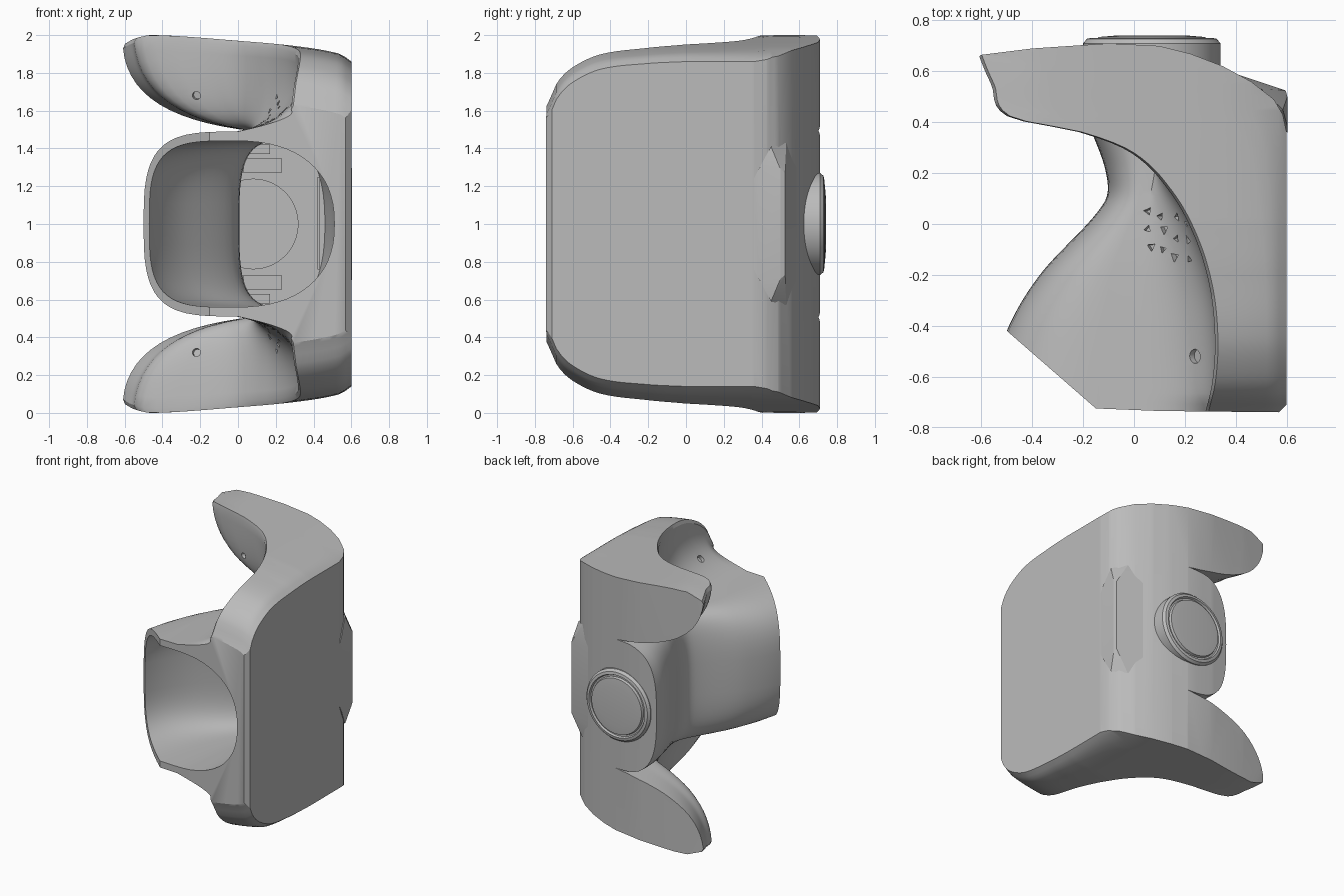
import bpy, bmesh, math, random
from mathutils import Vector, Matrix
from mathutils.bvhtree import BVHTree

if "Cube" in bpy.data.objects:
    bpy.data.objects.remove(bpy.data.objects["Cube"], do_unlink=True)

grey = bpy.data.materials.new("plain_grey")
grey.use_nodes = True
grey.diffuse_color = (0.5, 0.5, 0.5, 1)
grey.node_tree.nodes["Principled BSDF"].inputs["Base Color"].default_value = (0.5, 0.5, 0.5, 1)


def curve(table):
    """Smooth function through (position, value) pairs."""
    def slope(i):
        a, b = table[max(i - 1, 0)], table[min(i + 1, len(table) - 1)]
        return (b[1] - a[1]) / (b[0] - a[0])

    def value(p):
        p = min(max(p, table[0][0]), table[-1][0])
        i = 0
        while i < len(table) - 2 and p > table[i + 1][0]:
            i += 1
        (p0, v0), (p1, v1) = table[i], table[i + 1]
        h = p1 - p0
        t = (p - p0) / h
        return ((1 + 2 * t) * (1 - t) ** 2 * v0 + t * (1 - t) ** 2 * h * slope(i)
                + t * t * (3 - 2 * t) * v1 + t * t * (t - 1) * h * slope(i + 1))
    return value


def finish(name, bm, angle=30):
    bmesh.ops.recalc_face_normals(bm, faces=bm.faces)
    mesh = bpy.data.meshes.new(name)
    bm.to_mesh(mesh)
    bm.free()
    mesh.materials.append(grey)
    ob = bpy.data.objects.new(name, mesh)
    bpy.context.collection.objects.link(ob)
    smooth(ob, angle)
    return ob


def smooth(ob, angle=30):
    bpy.ops.object.select_all(action='DESELECT')
    ob.select_set(True)
    bpy.context.view_layer.objects.active = ob
    bpy.ops.object.shade_smooth_by_angle(angle=math.radians(angle))


def loft(name, rings):
    bm = bmesh.new()
    loops = [[bm.verts.new(p) for p in ring] for ring in rings]
    n = len(loops[0])
    for a, b in zip(loops, loops[1:]):
        for i in range(n):
            j = (i + 1) % n
            bm.faces.new((a[i], a[j], b[j], b[i]))
    bm.faces.new(loops[0])
    bm.faces.new(loops[-1])
    return finish(name, bm)


def boolean(target, cutter, operation):
    mod = target.modifiers.new("cut", 'BOOLEAN')
    mod.object, mod.operation, mod.solver = cutter, operation, 'EXACT'
    bpy.context.view_layer.objects.active = target
    bpy.ops.object.modifier_apply(modifier=mod.name)
    bpy.data.objects.remove(cutter, do_unlink=True)


# Shape of the shell along its depth
rim = curve([(-.75, .29), (-.62, .32), (-.45, .33), (-.25, .31), (-.05, .25), (.13, .15),
             (.28, 0), (.36, -.2), (.42, -.48), (.55, -.55), (.67, -.6), (.76, -.62)])
tip = curve([(-.8, -.62), (-.42, -.5), (-.2, -.37), (.08, -.12), (.2, -.11),
             (.4, -.18), (.6, -.24), (.76, -.24)])
valley = curve([(-.8, 0), (-.2, 0), (.2, .08), (.5, .1), (.76, .1)])
drop = curve([(-.75, .34), (-.72, .28), (-.68, .19), (-.6, .11), (-.45, .04), (-.2, .01), (0, 0)])
top = curve([(-.62, 1.94), (-.55, 1.98), (-.45, 2), (0, 1.97), (.32, 1.94), (.54, 1.9), (.6, 1.86)])


def shell_ring(y):
    r, t, v, d = rim(y), tip(y), valley(y), drop(y)
    half = [(.6, 1 + i * (top(.6) - d - 1) / 8) for i in range(1, 9)]
    half += [(.57 + (r - .57) * i / 10, top(.57 + (r - .57) * i / 10) - d) for i in range(11)]
    start, pull, end = Vector(half[-1]), Vector((r + .03, 1.56)), Vector((v, 1.49))
    start += Vector((-.012, -.025))
    for i in range(15):
        k = i / 14
        half.append(tuple(start * (1 - k) ** 2 + pull * 2 * k * (1 - k) + end * k * k))
    for i in range(1, 14):
        a = math.pi / 2 * i / 14
        half.append((v + (t - v) * math.sin(a) ** .65, 1 + .49 * math.cos(a) ** .65))
    ring = [(.6, 1)] + half + [(t, 1)] + [(x, 2 - z) for x, z in reversed(half)]
    return [(x, y, z) for x, z in ring]


shell = loft("shell", [shell_ring(-.75 + 1.51 * i / 72) for i in range(73)])

# Trim the shell to its plan outline
plan = [(-.15, -.725), (.1, -.735), (.57, -.74), (.6, -.71), (.6, .36), (.585, .43), (.55, .49),
        (.46, .56), (.35, .62), (.22, .67), (.1, .7), (-.1, .71), (-.4, .69), (-.6, .665),
        (-.7, .6), (-.7, -.25), (-.5, -.42)]
boolean(shell, loft("outline_cutter", [[(x, y, z) for x, y in plan] for z in (-.5, 2.5)]), 'INTERSECT')

# Hollow out the finger tunnel
left = curve([(-.8, -.57), (-.42, -.46), (-.2, -.33), (.08, -.07), (.2, 0), (.45, 0)])
right = curve([(-.8, .51), (.1, .51), (.45, .46)])
rings = []
for i in range(31):
    y = -.8 + 1.25 * i / 30
    a, b = left(y), right(y)
    ring = []
    for k in range(64):
        c, s = math.cos(math.tau * k / 64), math.sin(math.tau * k / 64)
        p = .85 if c > 0 else .6
        x = math.copysign(abs(c) ** p, c)
        z = math.copysign(abs(s) ** p, s)
        ring.append(((a + b) / 2 + (b - a) / 2 * x, y, 1 + .44 * z))
    rings.append(ring)
boolean(shell, loft("tunnel_cutter", rings), 'DIFFERENCE')

# Screw holes and the scattered three-sided perforations
bm = bmesh.new()
bm.from_mesh(shell.data)
tree = BVHTree.FromBMesh(bm)
bm.free()
random.seed(4)
spots = [(Vector((-.22, -2, 1.68)), Vector((0, 1, 0)), .022, 16),
         (Vector((.24, -.52, 3)), Vector((0, 0, -1)), .028, 16)]
for row in range(3):
    for col in range(4):
        x = .06 + .05 * col + random.uniform(-.01, .01)
        y = .06 - .07 * row - .02 * col + random.uniform(-.012, .012)
        spots.append((Vector((x, y, 3)), Vector((0, 0, -1)), random.uniform(.014, .022), 3))
bm = bmesh.new()
for origin, ray, radius, sides in spots:
    hit, normal, _, _ = tree.ray_cast(origin, ray)
    if hit is None:
        continue
    turn = normal.to_track_quat('Z', 'Y').to_matrix().to_4x4()
    spin = Matrix.Rotation(random.uniform(0, 6), 4, 'Z')
    for flip in (False, True):
        m = Matrix.Translation(hit) @ turn @ spin
        if flip:
            m = Matrix.Translation((0, 0, 2)) @ Matrix.Scale(-1, 4, (0, 0, 1)) @ m
        bmesh.ops.create_cone(bm, cap_ends=True, segments=sides, radius1=radius,
                              radius2=radius, depth=.05, matrix=m)
boolean(shell, finish("hole_cutter", bm), 'DIFFERENCE')
smooth(shell, 32)


# Round cap on the back
def turned(name, profile, x, steps=64):
    return loft(name, [[(x + r * math.cos(math.tau * k / steps), y, 1 + r * math.sin(math.tau * k / steps))
                        for k in range(steps)] for r, y in profile])


turned("back_button", [(.27, .56), (.27, .71), (.255, .728), (.235, .732), (.228, .718),
                       (.216, .718), (.21, .735), (.15, .74)], .07)

# Tapered catch filling the rounded back corner
bm = bmesh.new()
for s in (-1, 1):
    for p in ((.603, .36, .24), (.603, .385, .29), (.603, .5, .29), (.596, .525, .27),
              (.5, .4, .3), (.585, .45, .41), (.5, .53, .43), (.4, .59, .3)):
        bm.verts.new((p[0], p[1], 1 + s * p[2]))
bmesh.ops.convex_hull(bm, input=bm.verts)
finish("corner_catch", bm, 15)


# Hinge pins and inner plates inside the tunnel
def box(name, lo, hi):
    bm = bmesh.new()
    bmesh.ops.create_cube(bm, size=1)
    for v in bm.verts:
        v.co = [lo[i] + (hi[i] - lo[i]) * (v.co[i] + .5) for i in range(3)]
    return finish(name, bm)


for side, s in (("upper", 1), ("lower", -1)):
    for label, a, b, x in (("pin", .27, .35, .23), ("bracket", .37, .42, .17)):
        lo, hi = sorted((1 + s * a, 1 + s * b))
        box(f"{side}_{label}", (.03, .24, lo), (x, .46, hi))
box("inner_slat", (.42, .38, .76), (.435, .46, 1.25))
turned("inner_disc", [(.24, .46), (.24, .435)], .08)
